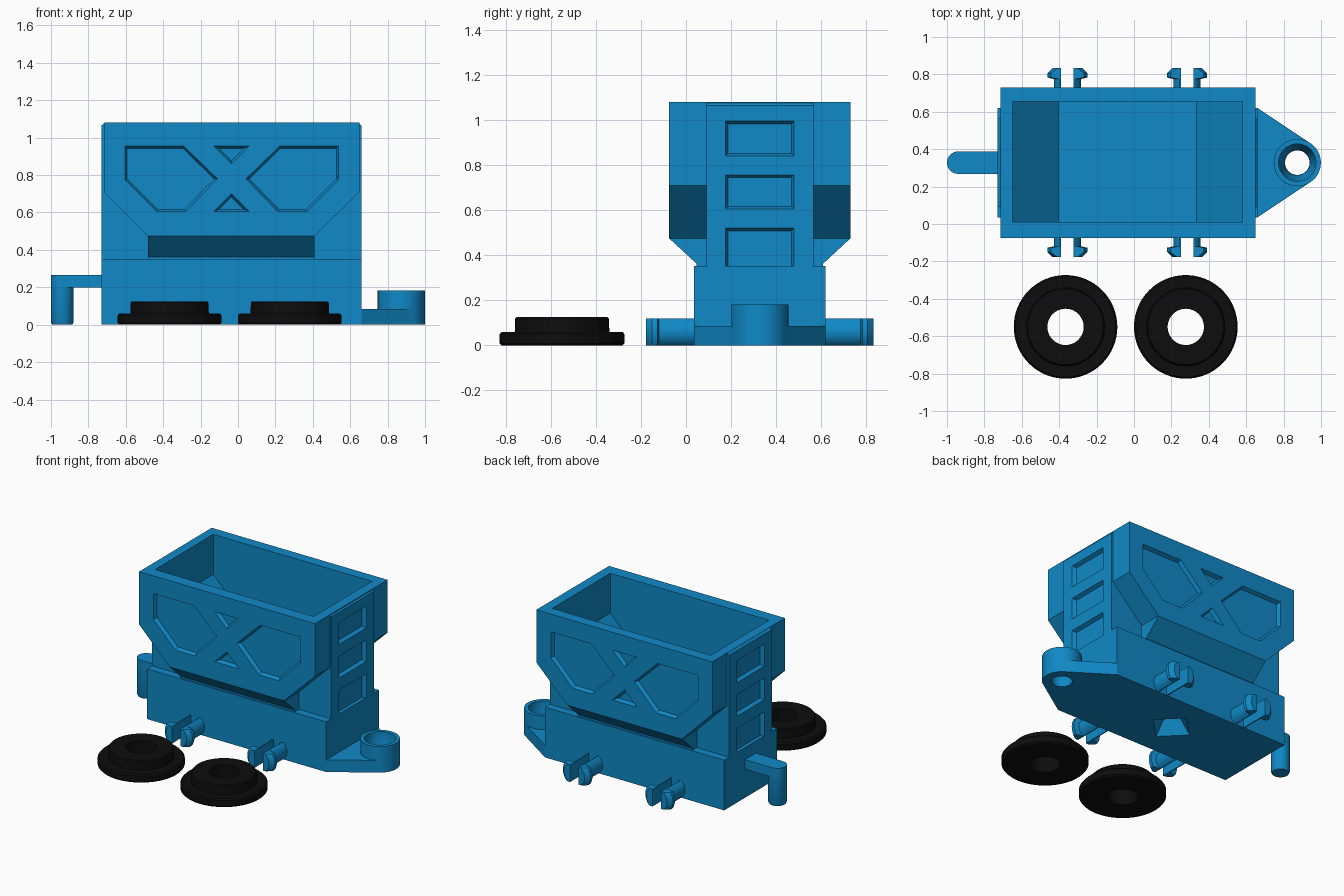
import bpy, bmesh, math
from mathutils import Vector

if "Cube" in bpy.data.objects:
    bpy.data.objects.remove(bpy.data.objects["Cube"])

CX, CY = -0.035, 0.328      # centre of the wagon


def material(name, rgb):
    m = bpy.data.materials.new(name)
    m.diffuse_color = (*rgb, 1)
    m.use_nodes = True
    m.node_tree.nodes["Principled BSDF"].inputs["Base Color"].default_value = m.diffuse_color
    return m


BLUE = material("blue", (0.005, 0.25, 0.57))
BLACK = material("black", (0.004, 0.004, 0.004))


def finish(name, bm, mat=BLUE):
    bmesh.ops.recalc_face_normals(bm, faces=bm.faces)
    me = bpy.data.meshes.new(name)
    bm.to_mesh(me)
    bm.free()
    me.materials.append(mat)
    ob = bpy.data.objects.new(name, me)
    bpy.context.collection.objects.link(ob)
    return ob


def activate(ob):
    bpy.ops.object.select_all(action='DESELECT')
    ob.select_set(True)
    bpy.context.view_layer.objects.active = ob


def smooth(ob):
    activate(ob)
    bpy.ops.object.shade_smooth_by_angle(angle=math.radians(30))


def boolean(ob, other, op):
    mod = ob.modifiers.new("cut", 'BOOLEAN')
    mod.operation, mod.object, mod.solver = op, other, 'EXACT'
    activate(ob)
    bpy.ops.object.modifier_apply(modifier=mod.name)
    bpy.data.objects.remove(other)


def loft(name, ring_a, ring_b):
    """Solid between two 3D rings with the same number of points."""
    bm = bmesh.new()
    a = [bm.verts.new(p) for p in ring_a]
    b = [bm.verts.new(p) for p in ring_b]
    bm.faces.new(a)
    bm.faces.new(b)
    n = len(a)
    for i in range(n):
        bm.faces.new((a[i], a[(i + 1) % n], b[(i + 1) % n], b[i]))
    return finish(name, bm)


def place(axis, p, d):
    return {'x': (d, p[0], p[1]), 'y': (p[0], d, p[1]), 'z': (p[0], p[1], d)}[axis]


def prism(name, axis, poly, lo, hi):
    return loft(name, [place(axis, p, lo) for p in poly], [place(axis, p, hi) for p in poly])


def box(name, x0, x1, y0, y1, z0, z1):
    return prism(name, 'z', [(x0, y0), (x1, y0), (x1, y1), (x0, y1)], z0, z1)


def inset(poly, d):
    """Move every edge of a convex polygon inwards by d."""
    pts = [Vector(p) for p in poly]
    n = len(pts)
    mid = sum(pts, Vector((0, 0))) / n
    out = []
    for i in range(n):
        p = pts[i]
        normals = []
        for q in (pts[i - 1], pts[(i + 1) % n]):
            e = (q - p).normalized()
            m = Vector((-e.y, e.x))
            normals.append(m if m.dot(mid - p) > 0 else -m)
        a, b = normals
        out.append(p + (a + b) * d / (1 + a.dot(b)))
    return out


def recess(ob, axis, poly, surface, inward, depth=0.025, slope=0.012):
    """Cut a pocket with sloping walls into a flat side."""
    cutter = loft("pocket",
                  [place(axis, p, surface - inward * depth) for p in inset(poly, -slope)],
                  [place(axis, p, surface + inward * depth) for p in inset(poly, slope)])
    boolean(ob, cutter, 'DIFFERENCE')


def lathe(name, profile, centre, axis='z', mat=BLUE, closed=False, n=64):
    """Revolve (radius, height) points round an axis through centre."""
    bm = bmesh.new()
    rings = []
    for k in range(n):
        t = 2 * math.pi * k / n
        rings.append([bm.verts.new(Vector(centre) + Vector(
            place(axis, (r * math.cos(t), r * math.sin(t)), h))) for r, h in profile])
    m = len(profile)
    for k in range(n):
        a, b = rings[k], rings[(k + 1) % n]
        for i in range(m if closed else m - 1):
            j = (i + 1) % m
            bm.faces.new((a[i], a[j], b[j], b[i]))
    if not closed:
        bm.faces.new([r[0] for r in rings])
        bm.faces.new([r[-1] for r in rings])
    return finish(name, bm, mat)


# Hopper: chamfered tub, sloping trough below it and a full-length core with end panels
hopper = prism("hopper", 'y', [(-0.715, 1.08), (-0.715, 0.71), (-0.48, 0.475), (0.41, 0.475),
                               (0.65, 0.71), (0.65, 1.08)], -0.075, 0.73)
trough = prism("trough", 'x', [(-0.075, 0.475), (0.046, 0.363), (0.046, 0.345), (0.609, 0.345),
                               (0.609, 0.363), (0.73, 0.475), (0.6, 0.6), (0.05, 0.6)], -0.48, 0.41)
boolean(hopper, trough, 'UNION')
core = prism("core", 'y', [(-0.73, 0.345), (0.66, 0.345), (0.66, 1.065), (0.645, 1.0795),
                           (-0.715, 1.0795), (-0.73, 1.065)], 0.09, 0.565)
boolean(hopper, core, 'UNION')

# Load space with sloping ends
load = prism("load_space", 'y', [(-0.65, 1.2), (-0.65, 0.80), (-0.405, 0.555), (0.335, 0.555),
                                 (0.58, 0.80), (0.58, 1.2)], 0.01, 0.655)
boolean(hopper, load, 'DIFFERENCE')

# Pockets on the long sides: two six-sided panels and two triangles forming a cross
panel = [(-0.605, 0.955), (-0.29, 0.955), (-0.11, 0.78), (-0.28, 0.605), (-0.435, 0.605), (-0.605, 0.775)]
pockets = [panel, [(-0.067 - x, z) for x, z in panel],
           [(-0.13, 0.955), (0.06, 0.955), (CX, 0.86)],
           [(-0.13, 0.605), (0.06, 0.605), (CX, 0.70)]]
for surface, inward in ((-0.075, 1), (0.73, -1)):
    for poly in pockets:
        recess(hopper, 'y', poly, surface, inward)

# Three pockets on each end, the lowest open at the bottom
for surface, inward in ((0.66, -1), (-0.73, 1)):
    for z0, z1 in ((0.84, 0.995), (0.605, 0.757), (0.30, 0.52)):
        recess(hopper, 'x', [(0.175, z0), (0.48, z0), (0.48, z1), (0.175, z1)], surface, inward)

# Base block with a square tapered hollow underneath
base = box("base", -0.73, 0.66, 0.035, 0.62, 0, 0.352)
hollow = loft("hollow", *[[(CX + r * math.cos(k * math.pi / 2), CY + r * math.sin(k * math.pi / 2), z)
                           for k in range(4)] for r, z in ((0.166, -0.02), (0.07, 0.1))])
boolean(base, hollow, 'DIFFERENCE')

# Hitch plate and socket
HX, HR = 0.873, 0.126
arc = [(HX + HR * 0.995 * math.cos(t), CY + HR * 0.995 * math.sin(t))
       for t in [math.radians(-57 + 114 * k / 16) for k in range(17)]]
hitch = prism("hitch_plate", 'z', [(0.65, 0.62), (0.65, 0.035), (0.66, 0.035)] + arc + [(0.66, 0.62)], 0, 0.085)
hole = lathe("hole", [(0.064, -0.02), (0.068, 0.03), (0.1, 0.12), (0.1, 0.25)], (HX, CY, 0))
boolean(hitch, hole, 'DIFFERENCE')
socket = lathe("hitch_socket", [(0.068, 0), (HR, 0), (HR, 0.182), (0.1, 0.182), (0.1, 0.12), (0.068, 0.03)],
               (HX, CY, 0), closed=True)
smooth(hitch)
smooth(socket)

# Coupling arm with a hanging pin
PX, PR = -0.94, 0.06
tip = [(PX + PR * math.cos(t), CY + PR * math.sin(t))
       for t in [math.radians(90 + 180 * k / 16) for k in range(17)]]
arm = prism("coupling_arm", 'z', tip + [(-0.72, CY - PR), (-0.72, CY + PR)], 0.2, 0.267)
pin = lathe("coupling_pin", [(0.054, 0), (PR, 0.012), (PR, 0.266)], (PX, CY, 0), n=32)
smooth(arm)
smooth(pin)

# Split axle clips, flattened top and bottom
for x in (-0.356, 0.284):
    for side, label in ((-1, "front"), (1, "back")):
        clip = lathe("axle_clip_" + label,
                     [(r, side * h) for r, h in ((0.072, 0.27), (0.072, 0.447), (0.107, 0.455),
                                                 (0.107, 0.478), (0.08, 0.505))],
                     (x, CY, 0.06), 'y', n=48)
        y0, y1 = sorted((CY + side * 0.2, CY + side * 0.6))
        prongs = box("prongs", x - 0.2, x - 0.033, y0, y1, 0.0, 0.12)
        boolean(prongs, box("prong", x + 0.033, x + 0.2, y0, y1, 0.0, 0.12), 'UNION')
        boolean(clip, prongs, 'INTERSECT')
        smooth(clip)

# Loose flanged wheels
for x in (-0.366, 0.277):
    wheel = lathe("wheel", [(0.097, 0), (0.268, 0), (0.277, 0.009), (0.277, 0.05), (0.268, 0.06),
                            (0.21, 0.06), (0.208, 0.118), (0.202, 0.125), (0.097, 0.125)],
                  (x, -0.55, 0), mat=BLACK, closed=True)
    smooth(wheel)
